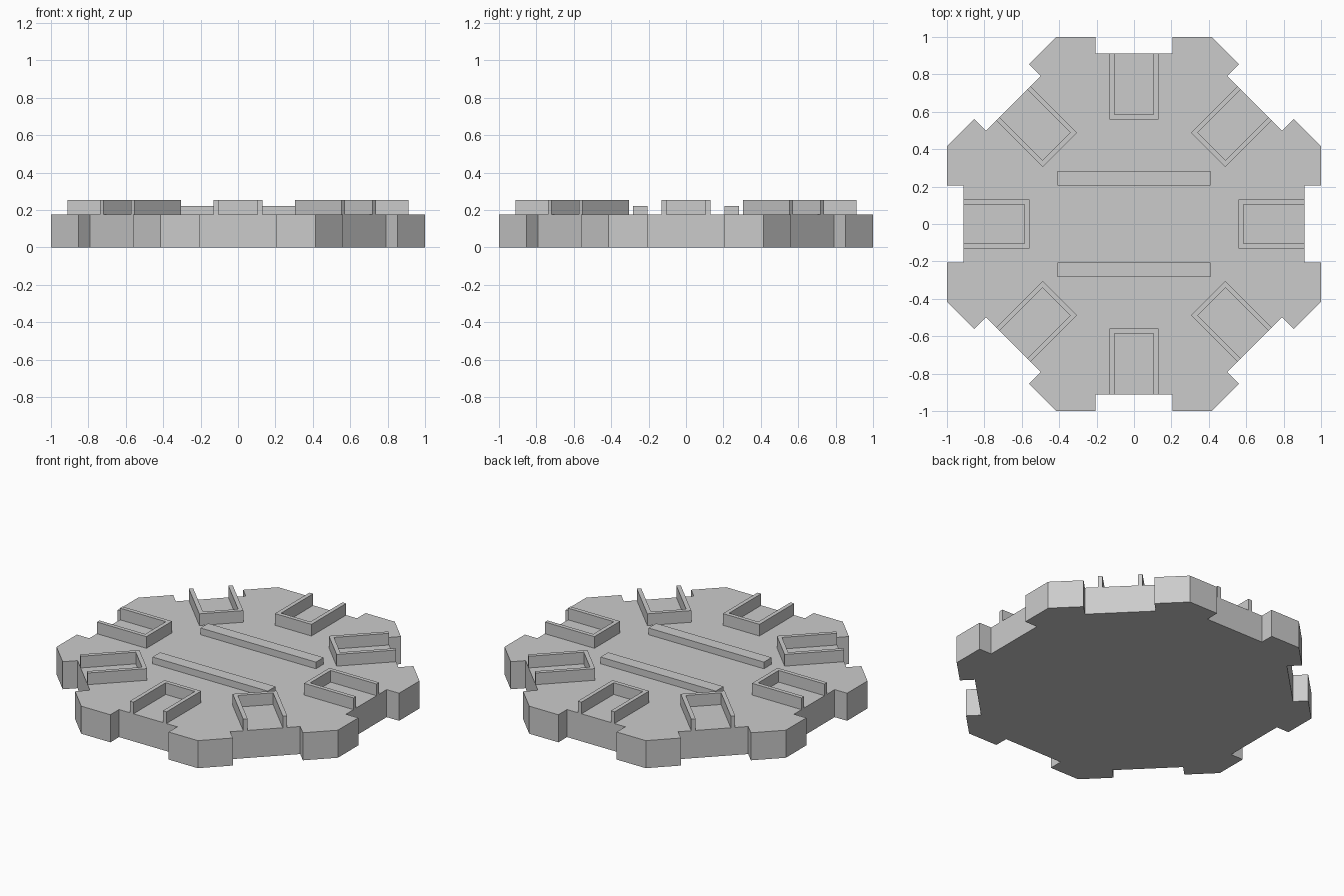
import bpy, bmesh
from math import pi, tan
from mathutils import Matrix, Vector

cube = bpy.data.objects.get("Cube")
if cube:
    bpy.data.objects.remove(cube, do_unlink=True)

grey = bpy.data.materials.new("plain_grey")
grey.use_nodes = True
grey.diffuse_color = (0.6, 0.6, 0.6, 1)
grey.node_tree.nodes["Principled BSDF"].inputs["Base Color"].default_value = grey.diffuse_color

DECK = 0.177    # top of the base
FLOOR = 0.912   # distance from centre to notch floors
NOTCH = 0.207   # half width of a notch


def prism(name, outline, z0, z1, turn=0.0):
    """Extrude a flat outline from z0 to z1 and turn it about the centre."""
    bm = bmesh.new()
    face = bm.faces.new([bm.verts.new((x, y, z0)) for x, y in outline])
    up = bmesh.ops.extrude_face_region(bm, geom=[face])["geom"]
    bmesh.ops.translate(bm, vec=(0, 0, z1 - z0),
                        verts=[v for v in up if isinstance(v, bmesh.types.BMVert)])
    bmesh.ops.recalc_face_normals(bm, faces=bm.faces)
    bm.transform(Matrix.Rotation(turn, 4, "Z"))
    mesh = bpy.data.meshes.new(name)
    bm.to_mesh(mesh)
    bm.free()
    mesh.materials.append(grey)
    obj = bpy.data.objects.new(name, mesh)
    bpy.context.collection.objects.link(obj)
    return obj


# Octagonal base with a notch in the middle of every side
corner = tan(pi / 8)
side = [(1, -corner), (1, -NOTCH), (FLOOR, -NOTCH), (FLOOR, NOTCH), (1, NOTCH)]
outline = []
for i in range(8):
    spin = Matrix.Rotation(i * pi / 4, 2)
    outline += [spin @ Vector(p) for p in side]
prism("base", outline, 0, DECK)

# U-shaped sockets opening onto each notch
inner, wall, half = 0.56, 0.026, 0.13
gap = half - wall
socket = [(FLOOR, -half), (FLOOR, -gap), (inner + wall, -gap), (inner + wall, gap),
          (FLOOR, gap), (FLOOR, half), (inner, half), (inner, -half)]
for i in range(8):
    prism(f"socket_{i + 1}", socket, DECK, 0.252, i * pi / 4)

# Two low rails across the middle
for name, y in (("back_rail", 0.244), ("front_rail", -0.244)):
    prism(name, [(-0.41, y - 0.039), (0.41, y - 0.039),
                 (0.41, y + 0.039), (-0.41, y + 0.039)], DECK, 0.22)
